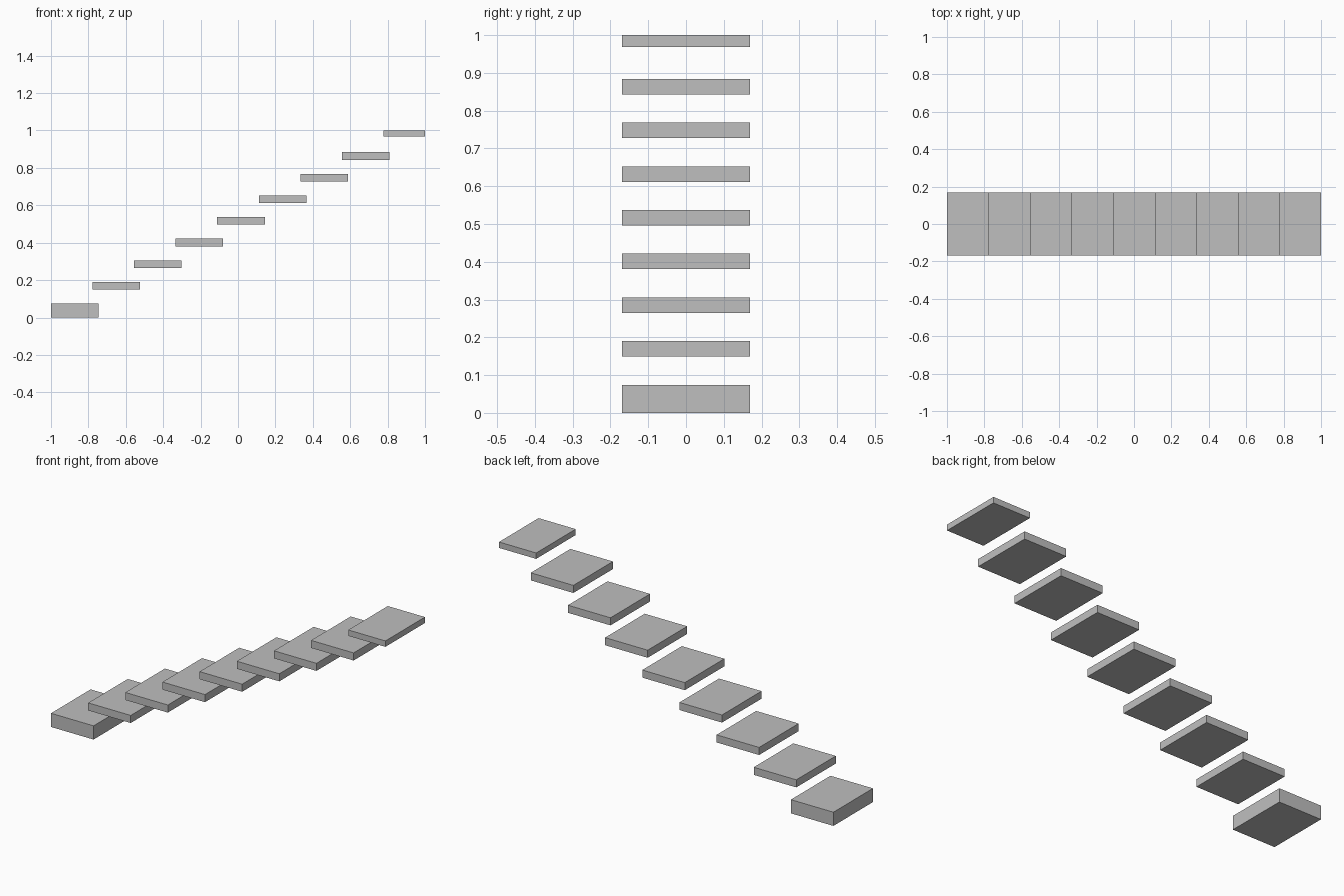
import bpy
import bmesh
from mathutils import Vector

default = bpy.data.objects.get("Cube")
if default:
    bpy.data.objects.remove(default, do_unlink=True)

# Plain grey stone
GREY = (0.52, 0.52, 0.52, 1.0)
stone = bpy.data.materials.new("grey_stone")
stone.diffuse_color = GREY
stone.use_nodes = True
stone.node_tree.nodes["Principled BSDF"].inputs["Base Color"].default_value = GREY


def add_slab(name, low, high):
    """Flat-sided box between two opposite corners."""
    low, high = Vector(low), Vector(high)
    bm = bmesh.new()
    bmesh.ops.create_cube(bm, size=1.0)
    bmesh.ops.scale(bm, vec=high - low, verts=bm.verts)
    mesh = bpy.data.meshes.new(name)
    bm.to_mesh(mesh)
    bm.free()
    mesh.materials.append(stone)
    obj = bpy.data.objects.new(name, mesh)
    obj.location = (low + high) / 2
    bpy.context.collection.objects.link(obj)
    return obj


STEPS = 9
RUN = 2 / STEPS
FIRST_TOP = 0.074
RISE = (1 - FIRST_TOP) / (STEPS - 1)
HALF_WIDTH = 0.169
OVERLAP = 0.032

# Floating treads climbing towards +x: thick bottom block, thin short top tread
for i in range(STEPS):
    first, last = i == 0, i == STEPS - 1
    x = -1 + i * RUN
    top = FIRST_TOP + i * RISE
    thickness = FIRST_TOP if first else 0.032 if last else 0.041
    length = RUN if last else RUN + OVERLAP
    name = "bottom_step" if first else "top_step" if last else f"step_{i + 1}"
    add_slab(name, (x, -HALF_WIDTH, top - thickness), (x + length, HALF_WIDTH, top))
